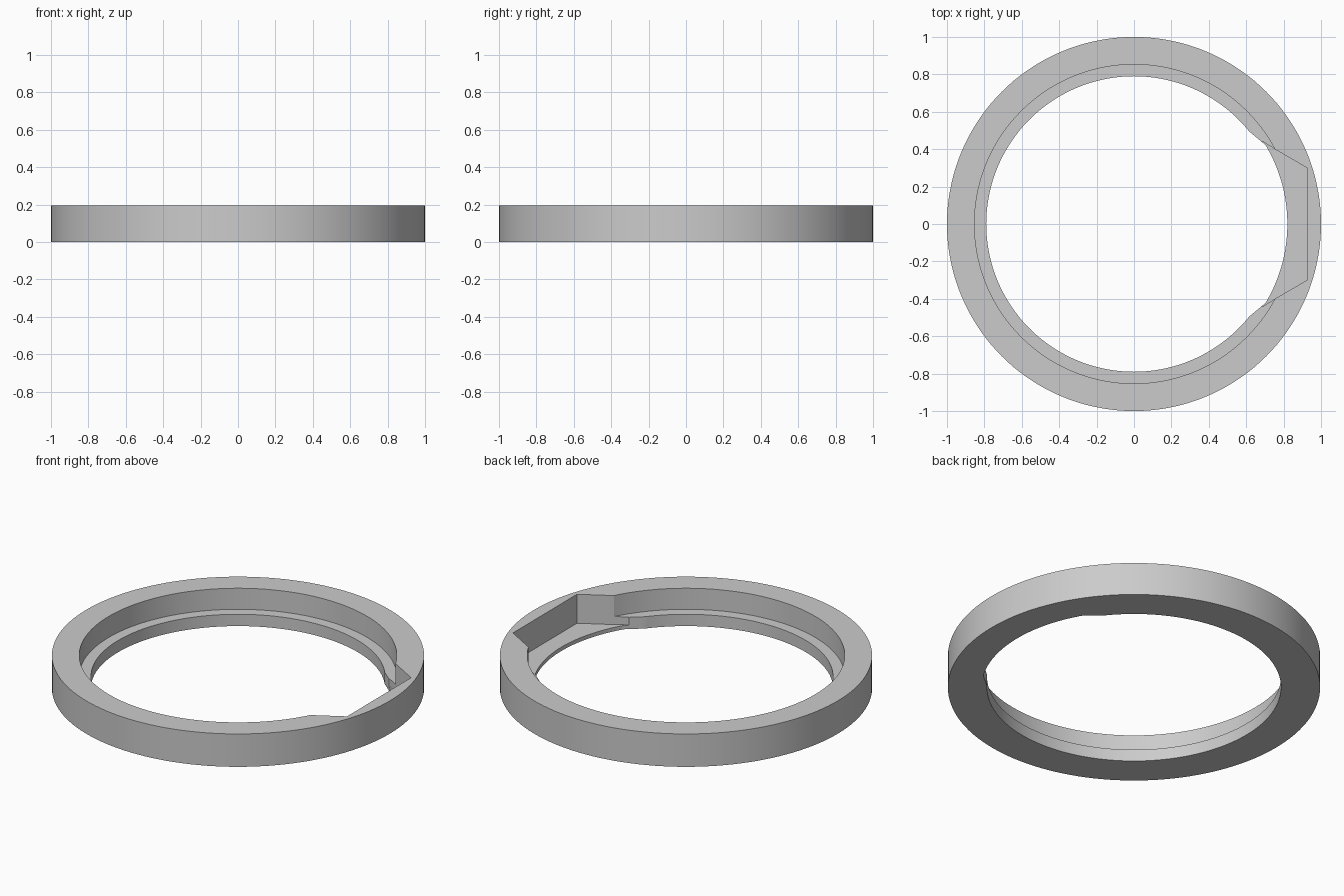
import bpy, bmesh
from math import cos, sin, radians, pi

default_cube = bpy.data.objects.get("Cube")
if default_cube:
    bpy.data.objects.remove(default_cube, do_unlink=True)

HEIGHT = 0.195
LEDGE = 0.07
NOTCH_FLOOR = 0.023
SEGMENTS = 144

grey = bpy.data.materials.new("plain grey")
grey.use_nodes = True
colour = (0.6, 0.6, 0.6, 1)
grey.diffuse_color = colour
grey.node_tree.nodes["Principled BSDF"].inputs["Base Color"].default_value = colour


def add_object(name, bm):
    bmesh.ops.recalc_face_normals(bm, faces=bm.faces)
    mesh = bpy.data.meshes.new(name)
    bm.to_mesh(mesh)
    bm.free()
    mesh.materials.append(grey)
    obj = bpy.data.objects.new(name, mesh)
    bpy.context.collection.objects.link(obj)
    return obj


def revolve(name, profile):
    """Closed ring from an (r, z) cross-section."""
    bm = bmesh.new()
    loops = []
    for i in range(SEGMENTS):
        a = 2 * pi * i / SEGMENTS
        loops.append([bm.verts.new((r * cos(a), r * sin(a), z)) for r, z in profile])
    n = len(profile)
    for i in range(SEGMENTS):
        here, there = loops[i], loops[(i + 1) % SEGMENTS]
        for j in range(n):
            k = (j + 1) % n
            bm.faces.new((here[j], there[j], there[k], here[k]))
    return add_object(name, bm)


def prism(name, upper_half, z0, z1):
    """Outline mirrored across y = 0 and extruded upwards."""
    outline = upper_half + [(x, -y) for x, y in reversed(upper_half)]
    bm = bmesh.new()
    base = bm.faces.new([bm.verts.new((x, y, z0)) for x, y in outline])
    extruded = bmesh.ops.extrude_face_region(bm, geom=[base])["geom"]
    top = [v for v in extruded if isinstance(v, bmesh.types.BMVert)]
    bmesh.ops.translate(bm, verts=top, vec=(0, 0, z1 - z0))
    return add_object(name, bm)


# Stepped ring with an inner ledge
ring = revolve("stepped_ring", [(1, 0), (1, HEIGHT), (0.853, HEIGHT),
                                (0.853, LEDGE), (0.79, LEDGE), (0.79, 0)])

# Flat-backed notch with angled ends
notch = prism("notch_cutter", [(0.4, 0.44), (0.69, 0.44), (0.77, 0.39), (0.925, 0.3)],
              NOTCH_FLOOR, 0.4)

# Shallow relief of the lower lip beside the notch
arc = [(0.82 * cos(radians(a)), 0.82 * sin(radians(a))) for a in range(31, 0, -2)]
relief = prism("lip_cutter", [(0.4, 0.5), (0.61, 0.5)] + arc, -0.1, 0.4)

bpy.context.view_layer.objects.active = ring
for cutter in (notch, relief):
    cutter.hide_render = True
    cut = ring.modifiers.new(cutter.name, "BOOLEAN")
    cut.operation = "DIFFERENCE"
    cut.solver = "EXACT"
    cut.object = cutter
    bpy.ops.object.modifier_apply(modifier=cut.name)
    bpy.data.objects.remove(cutter, do_unlink=True)

bpy.ops.object.select_all(action="DESELECT")
ring.select_set(True)
bpy.ops.object.shade_smooth_by_angle(angle=radians(25))
